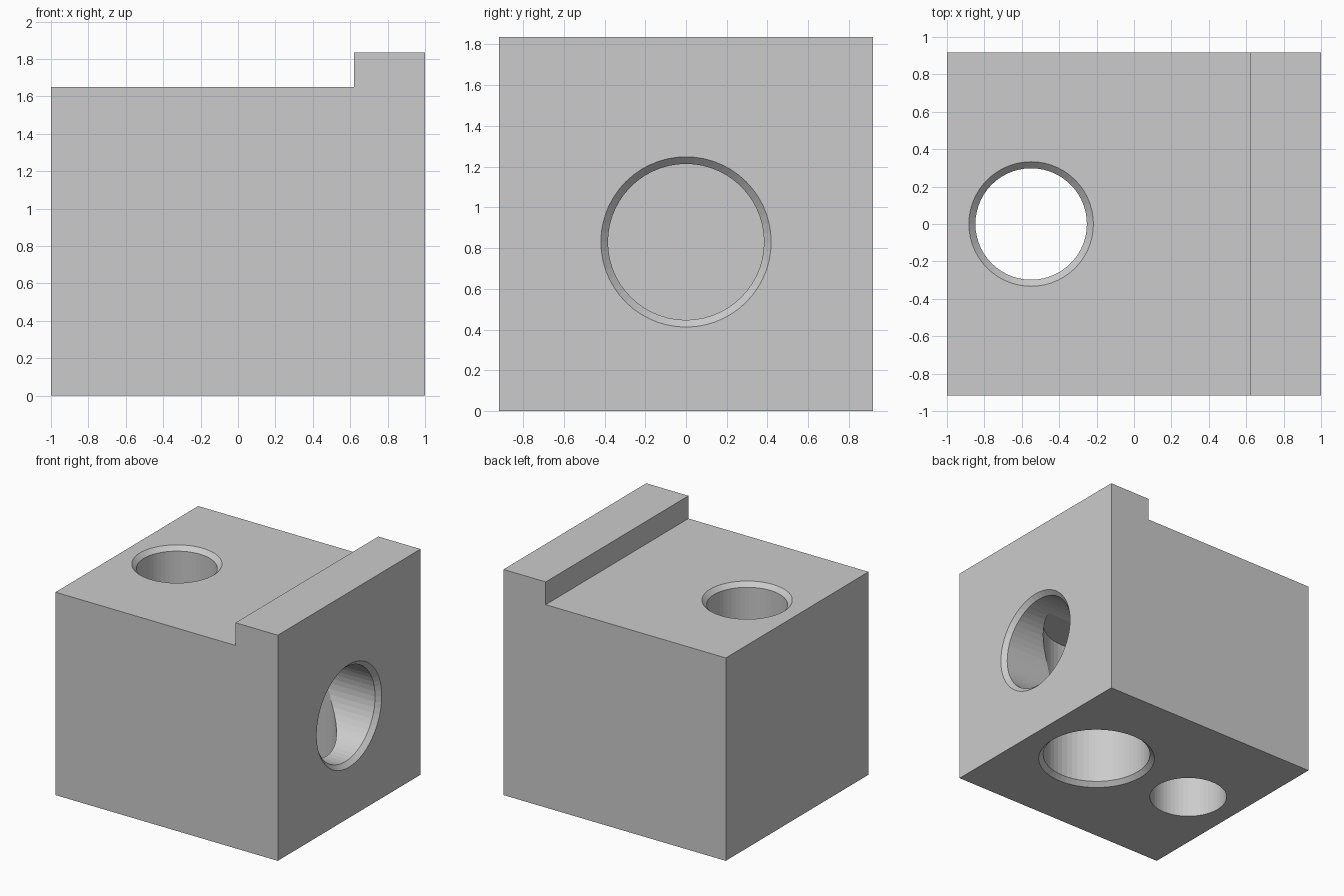
import bpy, bmesh, math
from mathutils import Matrix

if "Cube" in bpy.data.objects:
    bpy.data.objects.remove(bpy.data.objects["Cube"])

SEGMENTS = 56
HALF_Y = 0.917


def new_object(name, bm):
    bmesh.ops.recalc_face_normals(bm, faces=bm.faces)
    mesh = bpy.data.meshes.new(name)
    bm.to_mesh(mesh)
    bm.free()
    obj = bpy.data.objects.new(name, mesh)
    bpy.context.collection.objects.link(obj)
    return obj


def hole_cutter(name, mouth, rotation, radius, chamfer, depth):
    """Chamfered drill: local +z points out of the hole, mouth at z = 0."""
    wide = radius + chamfer
    profile = [(wide, 0.1), (wide, 0.0), (radius, -chamfer), (radius, -depth)]
    bm = bmesh.new()
    rings = []
    for r, z in profile:
        rings.append([bm.verts.new((r * math.cos(a), r * math.sin(a), z))
                      for a in (math.tau * i / SEGMENTS for i in range(SEGMENTS))])
    for low, high in zip(rings, rings[1:]):
        for i in range(SEGMENTS):
            j = (i + 1) % SEGMENTS
            bm.faces.new((low[i], low[j], high[j], high[i]))
    bm.faces.new(rings[0])
    bm.faces.new(rings[-1])
    bm.transform(Matrix.Translation(mouth) @ rotation)
    obj = new_object(name, bm)
    obj.hide_render = True
    return obj


# Block with raised lip, extruded along y from its side profile
outline = [(-1, 0), (1, 0), (1, 1.835), (0.62, 1.835), (0.62, 1.65), (-1, 1.65)]
bm = bmesh.new()
face = bm.faces.new([bm.verts.new((x, -HALF_Y, z)) for x, z in outline])
ext = bmesh.ops.extrude_face_region(bm, geom=[face])
moved = [v for v in ext["geom"] if isinstance(v, bmesh.types.BMVert)]
bmesh.ops.translate(bm, verts=moved, vec=(0, 2 * HALF_Y, 0))
block = new_object("block", bm)

# Through hole from the top, and two blind ports that meet inside the block
up = Matrix.Identity(4)
right = Matrix.Rotation(math.pi / 2, 4, "Y")
down = Matrix.Rotation(math.pi, 4, "X")
cutters = [
    hole_cutter("bolt_hole_cutter", (-0.55, 0, 1.65), up, 0.298, 0.035, 1.8),
    hole_cutter("side_port_cutter", (1, 0, 0.83), right, 0.383, 0.035, 1.04),
    hole_cutter("bottom_port_cutter", (0.38, 0, 0), down, 0.415, 0.035, 1.2),
]

# Cut the holes and remove the cutters
bpy.context.view_layer.objects.active = block
for cutter in cutters:
    mod = block.modifiers.new(cutter.name, "BOOLEAN")
    mod.operation = "DIFFERENCE"
    mod.solver = "EXACT"
    mod.object = cutter
    bpy.ops.object.modifier_apply(modifier=mod.name)
    bpy.data.objects.remove(cutter)
